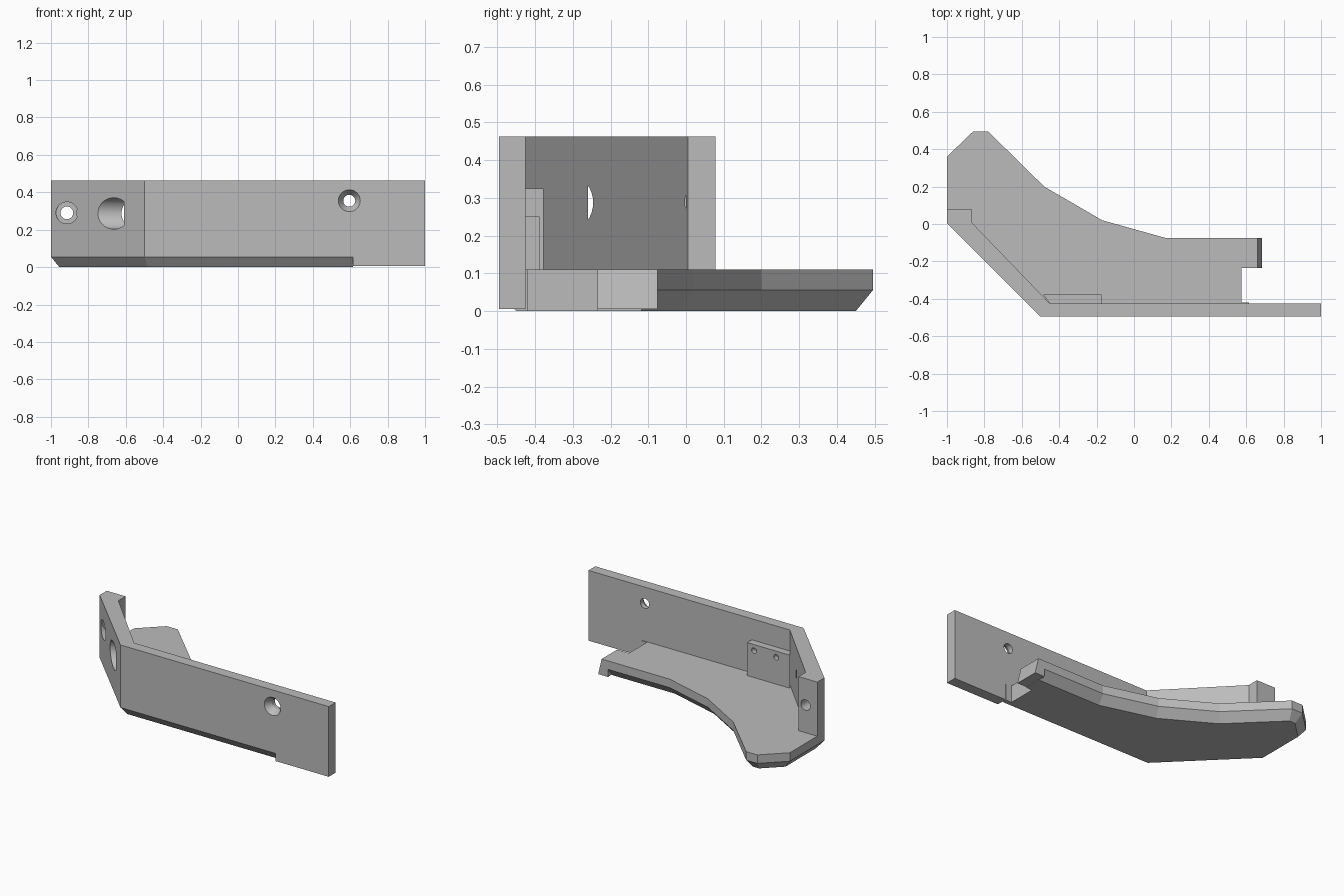
import bpy, bmesh, math
from mathutils import Vector, Matrix

cube = bpy.data.objects.get("Cube")
if cube:
    bpy.data.objects.remove(cube)

mat = bpy.data.materials.new("plain_grey")
mat.use_nodes = True
GREY = (0.5, 0.5, 0.5, 1)
mat.diffuse_color = GREY
mat.node_tree.nodes["Principled BSDF"].inputs["Base Color"].default_value = GREY


def finish(name, bm):
    bmesh.ops.recalc_face_normals(bm, faces=bm.faces)
    me = bpy.data.meshes.new(name)
    bm.to_mesh(me)
    bm.free()
    me.materials.append(mat)
    ob = bpy.data.objects.new(name, me)
    bpy.context.collection.objects.link(ob)
    return ob


def loft(name, layers):
    """Solid from matching loops of 3D points, capped at both ends."""
    bm = bmesh.new()
    rings = [[bm.verts.new(p) for p in layer] for layer in layers]
    n = len(rings[0])
    for a, b in zip(rings, rings[1:]):
        for i in range(n):
            j = (i + 1) % n
            bm.faces.new((a[i], a[j], b[j], b[i]))
    bm.faces.new(rings[0])
    bm.faces.new(rings[-1])
    return finish(name, bm)


def prism(name, outline, z0, z1):
    return loft(name, [[(x, y, z) for x, y in outline] for z in (z0, z1)])


def inset(outline, amounts):
    """Move each edge of a counter-clockwise outline inward by its own amount."""
    pts = [Vector(p) for p in outline]
    n = len(pts)
    out = []
    for i in range(n):
        d0 = (pts[i] - pts[i - 1]).normalized()
        d1 = (pts[(i + 1) % n] - pts[i]).normalized()
        n0, n1 = Vector((-d0.y, d0.x)), Vector((-d1.y, d1.x))
        p0 = pts[i] + n0 * amounts[i - 1]
        p1 = pts[i] + n1 * amounts[i]
        cross = d0.x * d1.y - d0.y * d1.x
        w = p1 - p0
        out.append(p0 + d0 * ((w.x * d1.y - w.y * d1.x) / cross))
    return out


def drill(target, axis, center, start, end, r0, r1):
    """Cut a round or tapered hole along the x or y axis."""
    bm = bmesh.new()
    bmesh.ops.create_cone(bm, cap_ends=True, segments=40, radius1=r0,
                          radius2=r1, depth=end - start)
    mid = (start + end) / 2
    if axis == 'Y':
        m = Matrix.Translation((center[0], mid, center[1])) @ Matrix.Rotation(-math.pi / 2, 4, 'X')
    else:
        m = Matrix.Translation((mid, center[0], center[1])) @ Matrix.Rotation(math.pi / 2, 4, 'Y')
    bm.transform(m)
    cutter = finish("hole_cutter", bm)
    apply_cut(target, cutter)


def apply_cut(target, cutter):
    mod = target.modifiers.new("cut", 'BOOLEAN')
    mod.operation = 'DIFFERENCE'
    mod.solver = 'EXACT'
    mod.object = cutter
    bpy.context.view_layer.update()
    dg = bpy.context.evaluated_depsgraph_get()
    me = bpy.data.meshes.new_from_object(target.evaluated_get(dg))
    target.modifiers.clear()
    target.data = me
    bpy.data.objects.remove(cutter)


# Floor with a chamfered underside; its right-hand edges stay square
END = 0.615
floor = [(-0.5, -0.495), (END, -0.495), (END, -0.42), (0.575, -0.42),
         (0.575, -0.235), (END, -0.235), (END, -0.075), (0.17, -0.075),
         (-0.17, 0.02), (-0.48, 0.2), (-0.78, 0.495), (-0.86, 0.495),
         (-1, 0.36), (-1, 0.005)]
BEVEL = 0.045
amounts = [BEVEL] + [0] * 5 + [BEVEL] * 8
low = inset(floor, amounts)
loft("floor", [[(p[0], p[1], z) for p in loop]
               for loop, z in ((low, 0), (floor, 0.055), (floor, 0.11))])

# Tab with a sloped end
tab = [(END, 0.005), (0.685, 0.005), (0.66, 0.11), (END, 0.11)]
loft("end_tab", [[(x, y, z) for x, z in tab] for y in (-0.235, -0.075)])

# Bent upright wall with a thick end block
wall = prism("wall", [(-0.5, -0.495), (1, -0.495), (1, -0.425), (-0.45, -0.425),
                      (-0.865, 0.005), (-0.865, 0.078), (-1, 0.078), (-1, 0.005)],
             0.055, 0.462)
prism("wall_lower_end", [(END, -0.495), (1, -0.495), (1, -0.425), (END, -0.425)],
      0.005, 0.055)

# Countersunk hole in the long wall
drill(wall, 'Y', (0.595, 0.355), -0.6, -0.3, 0.032, 0.032)
drill(wall, 'Y', (0.595, 0.355), -0.5, -0.455, 0.062, 0.032)
# Recessed hole through the end block
drill(wall, 'Y', (-0.915, 0.29), -0.3, 0.2, 0.034, 0.034)
drill(wall, 'Y', (-0.915, 0.29), -0.3, 0.0, 0.058, 0.058)
# Large stepped hole through the angled wall
drill(wall, 'X', (-0.33, 0.287), -0.9, -0.4, 0.065, 0.065)
drill(wall, 'X', (-0.33, 0.287), -0.9, -0.61, 0.084, 0.084)

# Small mounting block with a slot behind it and two blind screw holes
block = prism("mounting_block", [(-0.45, -0.425), (-0.175, -0.425),
                                 (-0.175, -0.378), (-0.485, -0.378)], 0.1, 0.325)
apply_cut(block, prism("slot_cutter", [(-0.42, -0.44), (-0.1, -0.44),
                                       (-0.1, -0.39), (-0.42, -0.39)], 0.05, 0.25))
for x in (-0.225, -0.385):
    drill(block, 'Y', (x, 0.285), -0.41, -0.3, 0.018, 0.018)

# Smooth the bores, keep the edges sharp
bpy.ops.object.select_all(action='DESELECT')
wall.select_set(True)
block.select_set(True)
bpy.context.view_layer.objects.active = wall
bpy.ops.object.shade_smooth_by_angle(angle=math.radians(25))
